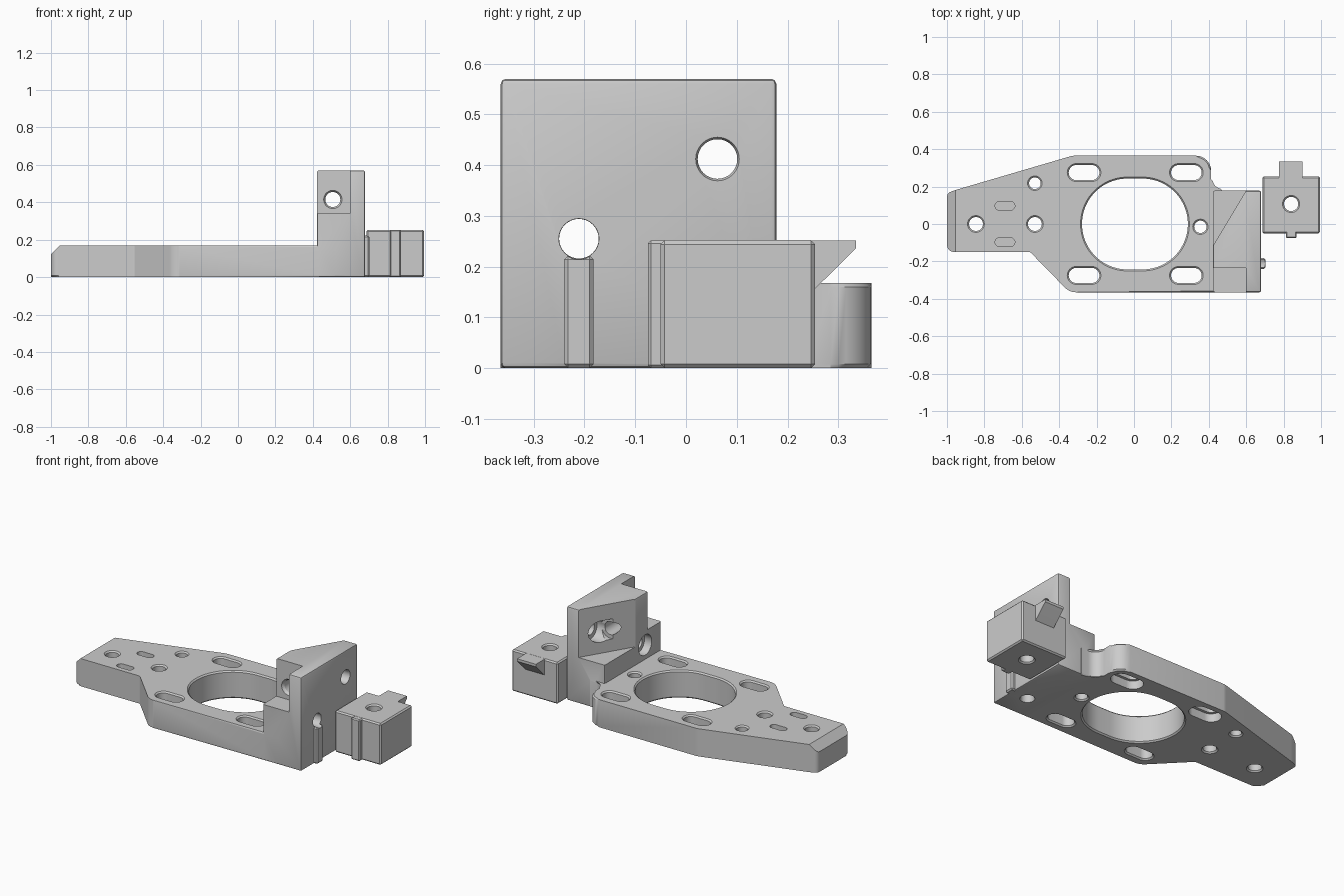
import bpy, bmesh, math
from mathutils import Vector

if "Cube" in bpy.data.objects:
    bpy.data.objects.remove(bpy.data.objects["Cube"])

grey = bpy.data.materials.new("machined_grey")
grey.diffuse_color = (0.6, 0.6, 0.6, 1)
grey.use_nodes = True
grey.node_tree.nodes["Principled BSDF"].inputs["Base Color"].default_value = grey.diffuse_color


def finish(name, bm):
    bmesh.ops.recalc_face_normals(bm, faces=bm.faces)
    me = bpy.data.meshes.new(name)
    bm.to_mesh(me)
    bm.free()
    me.materials.append(grey)
    ob = bpy.data.objects.new(name, me)
    bpy.context.collection.objects.link(ob)
    return ob


def rounded(points, n=8):
    """Outline from (x, y, radius) corners."""
    out = []
    for i, (x, y, r) in enumerate(points):
        p = Vector((x, y))
        if r == 0:
            out.append(p)
            continue
        a = (Vector(points[i - 1][:2]) - p).normalized()
        b = (Vector(points[(i + 1) % len(points)][:2]) - p).normalized()
        half = a.angle(b) / 2
        c = p + (a + b).normalized() * r / math.sin(half)
        d = r / math.tan(half)
        u, v = p + a * d - c, p + b * d - c
        sweep = math.pi - 2 * half
        out += [c + (u * math.sin(sweep * (1 - k / n)) + v * math.sin(sweep * k / n)) / math.sin(sweep)
                for k in range(n + 1)]
    return out


def prism(name, outline, lo, hi, bevel=0, axis="Z", rims_only=False, segs=1):
    bm = bmesh.new()
    place = (lambda a, b, h: (h, a, b)) if axis == "X" else (lambda a, b, h: (a, b, h))
    rings = [[bm.verts.new(place(p[0], p[1], h)) for p in outline] for h in (lo, hi)]
    bm.faces.new(rings[0][::-1])
    bm.faces.new(rings[1])
    n = len(outline)
    for i in range(n):
        j = (i + 1) % n
        bm.faces.new((rings[0][i], rings[0][j], rings[1][j], rings[1][i]))
    if bevel:
        edges = [e for e in bm.edges
                 if not rims_only or abs(e.verts[0].co.z - e.verts[1].co.z) < 1e-5]
        bmesh.ops.bevel(bm, geom=edges, offset=bevel, segments=segs, profile=0.5,
                        affect="EDGES", clamp_overlap=False)
    return finish(name, bm)


def box(name, x0, x1, y0, y1, z0, z1, bevel=0, segs=1):
    return prism(name, [(x0, y0), (x1, y0), (x1, y1), (x0, y1)], z0, z1, bevel, segs=segs)


def peg(centre, levels, half=0, axis="Z", n=20):
    """Round or slot-shaped cutter; levels are (position along axis, radius)."""
    bm = bmesh.new()
    rings = []
    for t, r in levels:
        ring = []
        for side in (1, -1):
            for k in range(n + (1 if half else 0)):
                a = math.pi * (k / n - 0.5) + (0 if side == 1 else math.pi)
                u = centre[0] + side * half + r * math.cos(a)
                v = centre[1] + r * math.sin(a)
                ring.append(bm.verts.new({"Z": (u, v, t), "X": (t, u, v), "Y": (u, t, v)}[axis]))
        rings.append(ring)
    bm.faces.new(rings[0])
    bm.faces.new(rings[-1])
    m = len(rings[0])
    for lo, hi in zip(rings, rings[1:]):
        for i in range(m):
            bm.faces.new((lo[i], lo[(i + 1) % m], hi[(i + 1) % m], hi[i]))
    ob = finish("cutter", bm)
    ob.hide_render = True
    return ob


def combine(ob, tool, op):
    mod = ob.modifiers.new("bool", "BOOLEAN")
    mod.operation, mod.solver, mod.object = op, "EXACT", tool
    bpy.context.view_layer.update()
    me = bpy.data.meshes.new_from_object(
        ob.evaluated_get(bpy.context.evaluated_depsgraph_get()))
    ob.modifiers.clear()
    ob.data = me
    bpy.data.objects.remove(tool)


def through(r, top, c=0.008):
    return [(-0.01, r + c), (0, r + c), (c, r), (top - c, r), (top, r + c), (top + 0.01, r + c)]


T = 0.168  # plate thickness

# Base plate
plate = prism("mount_plate", rounded([
    (-1, -0.15, 0.04), (-0.555, -0.15, 0.02), (-0.345, -0.365, 0.08), (0.52, -0.365, 0),
    (0.52, 0.18, 0), (0.412, 0.18, 0.06), (0.412, 0.365, 0.08), (-0.33, 0.365, 0.08),
    (-0.95, 0.183, 0.03), (-1, 0.165, 0.03)]), 0, T, 0.008, rims_only=True)
# Sloped nose at the narrow end
nose = prism("cutter", [(-0.25, T + 0.05), (0.25, T + 0.05), (0.25, 0), (-0.25, 0)], -1.2, -1.1, axis="X")
for v in nose.data.vertices:
    if v.co.x > -1.15:
        v.co.x = -0.955 - (T - v.co.z)
combine(plate, nose, "DIFFERENCE")

# Plate openings
combine(plate, peg((0.005, 0), through(0.243, T), 0.04, n=40), "DIFFERENCE")
for x in (-0.267, 0.28):
    for y in (-0.275, 0.275):
        combine(plate, peg((x, y), through(0.04, T), 0.042), "DIFFERENCE")
    combine(plate, peg((x, 0.275), [(-0.01, 0.056), (0.05, 0.056)], 0.042), "DIFFERENCE")
for x, y, r in ((-0.845, 0, 0.037), (-0.53, 0, 0.037), (-0.53, 0.218, 0.031), (0.355, -0.015, 0.033)):
    combine(plate, peg((x, y), through(r, T), n=16), "DIFFERENCE")
for y, floor in ((0.097, 0.06), (-0.097, 0.1)):
    combine(plate, peg((-0.69, y), [(floor, 0.023), (T + 0.01, 0.023)], 0.03), "DIFFERENCE")

# Upright block with its pockets
tower = box("upright_block", 0.422, 0.68, -0.365, 0.178, 0, 0.57, 0.01, 2)
combine(tower, box("cutter", 0.3, 0.6, -0.5, -0.235, 0.34, 0.7), "DIFFERENCE")
combine(tower, prism("cutter", [(0.3, -0.22), (0.36, -0.22), (0.66, 0.28), (0.3, 0.28)],
                     0.28, 0.7), "DIFFERENCE")
combine(plate, tower, "UNION")
combine(plate, box("side_rib", 0.6, 0.702, -0.24, -0.182, 0, 0.222, 0.008), "UNION")

# Holes through the upright block, some counterbored
for c, levels, axis in (
        ((0.062, 0.412), [(0.3, 0.065), (0.6, 0.065), (0.6001, 0.039), (0.672, 0.039), (0.69, 0.048)], "X"),
        ((-0.211, 0.255), [(0.3, 0.062), (0.47, 0.062), (0.4701, 0.039), (0.672, 0.039), (0.75, 0.045)], "X"),
        ((0.507, 0.415), [(-0.25, 0.058), (-0.22, 0.04), (0.0, 0.04), (0.0001, 0.062), (0.3, 0.062)], "Y"),
        ((0.57, -0.21), [(-0.01, 0.045), (0.008, 0.037), (0.25, 0.037)], "Z")):
    combine(plate, peg(c, levels, axis=axis, n=16), "DIFFERENCE")

# Sliding block with rib, wedge and vertical hole
block = box("sliding_block", 0.686, 0.995, -0.05, 0.254, 0, 0.252, 0.008)
combine(block, box("block_rib", 0.812, 0.87, -0.075, 0.02, 0, 0.2515, 0.006), "UNION")
combine(block, prism("block_wedge", [(0.2, 0.11), (0.256, 0.158), (0.335, 0.236), (0.335, 0.2515), (0.2, 0.2515)],
                     0.775, 0.902, axis="X"), "UNION")
combine(block, peg((0.84, 0.107), through(0.038, 0.252), n=16), "DIFFERENCE")

for ob in (plate, block):
    bpy.ops.object.select_all(action="DESELECT")
    ob.select_set(True)
    bpy.context.view_layer.objects.active = ob
    bpy.ops.object.shade_smooth_by_angle(angle=math.radians(30))
